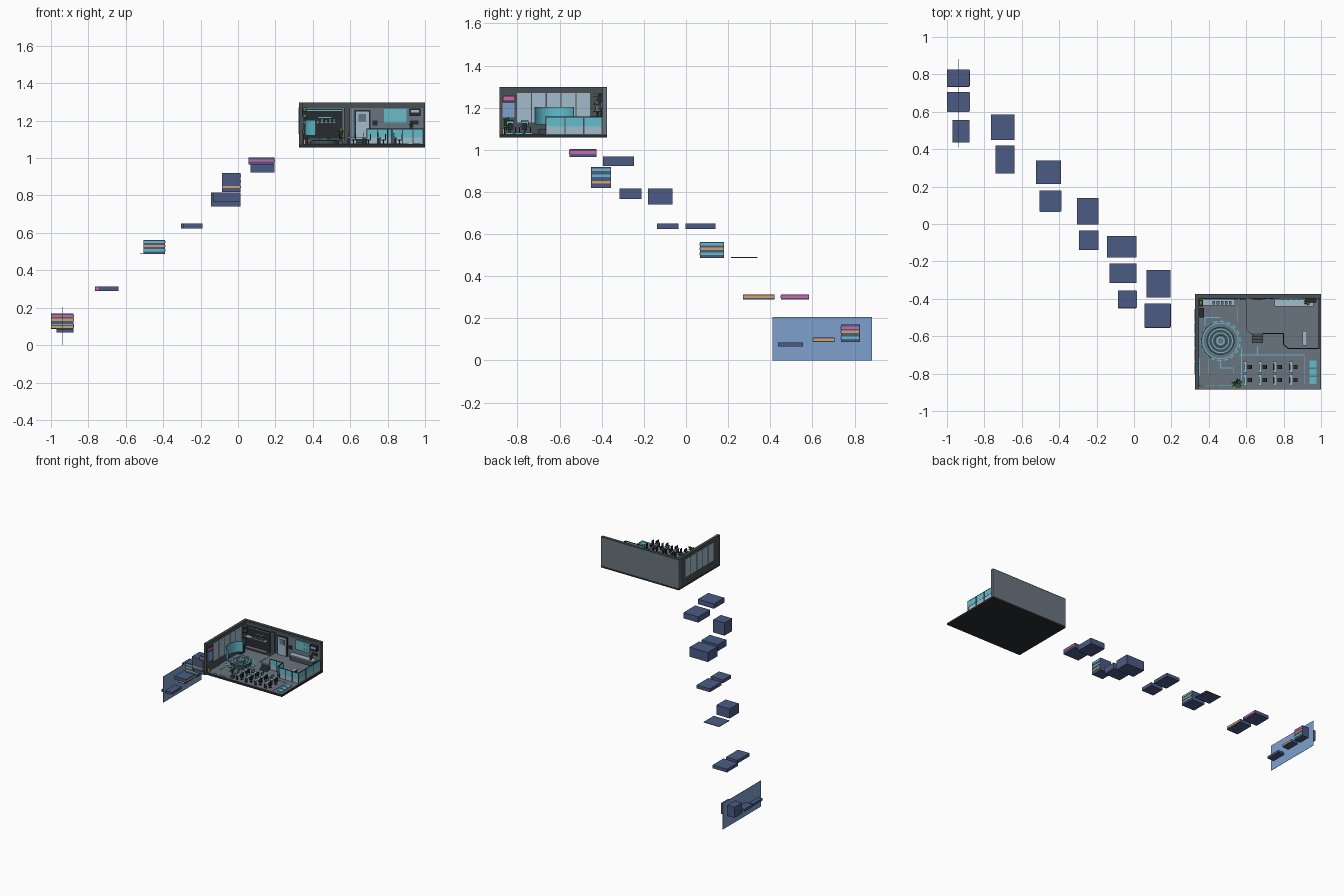
import bpy, bmesh, math, random
from mathutils import Vector

if "Cube" in bpy.data.objects:
    bpy.data.objects.remove(bpy.data.objects["Cube"])

random.seed(3)

def lin(c):
    c /= 255
    return c / 12.92 if c <= 0.04045 else ((c + 0.055) / 1.055) ** 2.4

MATS = {}
for name, rgb in {
    "navy": (76, 91, 132), "mid_grey": (106, 116, 126), "dark_grey": (72, 80, 84),
    "near_black": (40, 44, 47), "cyan": (98, 190, 206), "pale_blue": (162, 188, 203),
    "pink": (214, 100, 170), "orange": (214, 164, 100), "light_blue": (126, 160, 206),
    "green": (70, 130, 70)}.items():
    m = bpy.data.materials.new(name)
    m.diffuse_color = (*[lin(c) for c in rgb], 1)
    m.use_nodes = True
    m.node_tree.nodes["Principled BSDF"].inputs["Base Color"].default_value = m.diffuse_color
    MATS[name] = m

def finish(name, bm, *mats):
    bmesh.ops.recalc_face_normals(bm, faces=bm.faces)
    me = bpy.data.meshes.new(name)
    bm.to_mesh(me)
    bm.free()
    for m in mats:
        me.materials.append(MATS[m])
    ob = bpy.data.objects.new(name, me)
    bpy.context.collection.objects.link(ob)
    return ob

def add_box(bm, x0, x1, y0, y1, z0, z1):
    vs = bmesh.ops.create_cube(bm, size=1)["verts"]
    for v in vs:
        v.co = Vector(((x0, x1)[v.co.x > 0], (y0, y1)[v.co.y > 0], (z0, z1)[v.co.z > 0]))

def boxes(name, mat, *dims):
    bm = bmesh.new()
    for d in dims:
        add_box(bm, *d)
    return finish(name, bm, mat)

def arc_wall(name, mat, cx, cy, r0, r1, z0, z1, a0=0, a1=360, n=32):
    """Ring or ring segment with a square section."""
    bm = bmesh.new()
    full = a1 - a0 >= 360
    rings = []
    for i in range(n if full else n + 1):
        a = math.radians(a0 + (a1 - a0) * i / n)
        rings.append([bm.verts.new((cx + r * math.cos(a), cy + r * math.sin(a), z))
                      for r, z in ((r0, z0), (r1, z0), (r1, z1), (r0, z1))])
    for i in range(n):
        p, q = rings[i], rings[(i + 1) % len(rings)]
        for k in range(4):
            bm.faces.new((p[k], p[(k + 1) % 4], q[(k + 1) % 4], q[k]))
    if not full:
        bm.faces.new(rings[0])
        bm.faces.new(rings[-1])
    return finish(name, bm, mat)

# Floating blocks: bounds, then stripes (colour, height, on front too)
P, O, C = "pink", "orange", "cyan"
BLOCKS = [
    ((-1.0, -.88, .735, .825, .087, .17), [(P, .155, 1), (O, .136, 1), (C, .108, 1)]),
    ((-1.0, -.88, .602, .705, .088, .108), [(O, .098, 1)]),
    ((-.97, -.88, .437, .555, .067, .085), []),
    ((-.765, -.64, .45, .585, .288, .313), [(P, .301, 1)]),
    ((-.74, -.64, .27, .42, .288, .313), [(O, .301, 0)]),
    ((-.525, -.39, .213, .34, .486, .490), []),
    ((-.505, -.39, .067, .18, .487, .562), [(C, .551, 1), (O, .53, 1), (C, .507, 1)]),
    ((-.305, -.19, -.003, .14, .624, .65), []),
    ((-.295, -.19, -.138, -.035, .624, .65), []),
    ((-.145, .013, -.18, -.063, .74, .815), []),
    ((-.13, .013, -.315, -.212, .766, .815), []),
    ((-.085, .013, -.45, -.355, .819, .919), [(C, .905, 0), (C, .876, 0), (O, .846, 1)]),
    ((.067, .195, -.393, -.247, .922, .967), []),
    ((.055, .195, -.553, -.425, .966, 1.004), [(P, .987, 1)]),
]
for i, (b, stripes) in enumerate(BLOCKS):
    boxes(f"floating_block_{i + 1}", "navy", b)
    for j, (col, z, front) in enumerate(stripes):
        dims = [(b[1] - .001, b[1] + .002, b[2] + .003, b[3] - .003, z - .006, z + .006)]
        if front:
            dims.append((b[0] + .003, b[1] - .003, b[2] - .002, b[2] + .001, z - .006, z + .006))
        boxes(f"block_{i + 1}_stripe_{j + 1}", col, *dims)
boxes("portal_sheet", "light_blue", (-.937, -.935, .41, .882, 0, .205))

# Room shell
F = 1.075
boxes("floor_slab", "near_black", (.325, 1.0, -.885, -.375, 1.057, 1.072))
boxes("floor_surface", "mid_grey", (.345, .997, -.882, -.395, 1.071, F))
boxes("back_wall", "mid_grey", (.325, 1.0, -.395, -.375, F - .004, 1.293))
boxes("left_wall", "dark_grey", (.325, .345, -.885, -.395, F - .004, 1.293))
boxes("wall_caps", "dark_grey", (.325, 1.0, -.397, -.375, 1.289, 1.298),
      (.325, .347, -.885, -.397, 1.289, 1.298))
boxes("wall_bands", "dark_grey", (.345, 1.0, -.399, -.395, 1.268, 1.29),
      (.345, 1.0, -.399, -.395, F, 1.09), (.988, 1.0, -.399, -.395, F, 1.29))
boxes("left_windows", "pale_blue", *[(.323, .347, -.802 + i * .0705, -.737 + i * .0705, 1.13, 1.27)
                                   for i in range(5)])

# Left wall sign, poster and plant shelves
boxes("pink_sign", "pink", (.345, .349, -.867, -.815, 1.235, 1.252))
boxes("sign_frame", "near_black", (.344, .348, -.872, -.81, 1.23, 1.257))
boxes("wall_poster", "light_blue", (.345, .349, -.872, -.815, 1.152, 1.222))
boxes("plant_shelves", "near_black", *[(.345, .37, -.44, -.402, z, z + .004) for z in (1.18, 1.215, 1.25)])
boxes("shelf_plants", "green", *[(.35, .365, -.432, -.41, z, z + .016) for z in (1.184, 1.219, 1.254)])

# Back wall alcove, shelf and screens
boxes("alcove_panel", "near_black", (.35, .56, -.402, -.395, 1.1, 1.262))
boxes("alcove_shelf", "pale_blue", (.36, .54, -.435, -.402, 1.185, 1.19))
boxes("alcove_items", "mid_grey", *[(.42 + i * .022, .434 + i * .022, -.43, -.412, 1.19, 1.2 + random.random() * .02)
                                   for i in range(5)])
boxes("alcove_bench", "mid_grey", (.36, .54, -.432, -.402, 1.1, 1.107))
boxes("alcove_lights", "cyan", (.355, .555, -.404, -.401, 1.252, 1.256), (.43, .5, -.404, -.401, 1.215, 1.219))
boxes("corner_pillar", "dark_grey", (.567, .6, -.405, -.395, F, 1.27))
boxes("pillar_light", "cyan", (.609, .613, -.398, -.394, 1.11, 1.265))
boxes("door_frame", "near_black", (.622, .708, -.4, -.395, 1.11, 1.258))
boxes("door", "pale_blue", (.63, .7, -.404, -.399, 1.11, 1.25))
boxes("door_window", "mid_grey", (.645, .685, -.406, -.403, 1.195, 1.235))
boxes("wall_screen", "cyan", (.78, .9, -.403, -.395, 1.19, 1.262))
boxes("screen_markers", "orange", *[(.795 + i * .027, .803 + i * .027, -.405, -.402, 1.208 + j * .03, 1.215 + j * .03)
                                   for i in range(4) for j in range(2)])
boxes("wall_cabinet", "near_black", (.918, .975, -.42, -.395, 1.225, 1.265))
boxes("cabinet_front", "pale_blue", (.925, .968, -.423, -.419, 1.243, 1.258))
boxes("small_panels", "near_black", (.72, .745, -.401, -.395, 1.175, 1.2), (.92, .965, -.401, -.395, 1.18, 1.2))

# Raised platform with pale sides, steps and glass railing
T = 1.11
EDGE = [(.60, -.395), (.60, -.565), (.62, -.585), (.80, -.585), (.80, -.645), (.825, -.665), (.99, -.665), (.99, -.395)]
bm = bmesh.new()
face = bm.faces.new([bm.verts.new((x, y, F)) for x, y in EDGE])
ext = bmesh.ops.extrude_face_region(bm, geom=[face])
for v in ext["geom"]:
    if isinstance(v, bmesh.types.BMVert):
        v.co.z = T
bm.normal_update()
for f in bm.faces:
    f.material_index = int(abs(f.normal.z) < .5)
finish("platform", bm, "mid_grey", "pale_blue")
boxes("platform_steps", "dark_grey", *[(.63, .69, -.635 + i * .017, -.585, F, F + .009 * (i + 1)) for i in range(3)])
RAIL = [(.69, -.585), (.80, -.585), (.80, -.645), (.825, -.665), (.99, -.665), (.99, -.397)]
for name, mat, z0, z1, w in (("rail_glass", "cyan", T, 1.154, .0015), ("rail_top", "near_black", 1.154, 1.158, .0025)):
    bm = bmesh.new()
    for a, b in zip(RAIL, RAIL[1:]):
        a, b = Vector(a), Vector(b)
        d = (b - a).normalized()
        n = Vector((-d.y, d.x)) * w
        fc = bm.faces.new([bm.verts.new((*p, z0)) for p in (a - n, b - n, b + n, a + n)])
        for v in bmesh.ops.extrude_face_region(bm, geom=[fc])["geom"]:
            if isinstance(v, bmesh.types.BMVert):
                v.co.z = z1
    finish(name, bm, mat)
boxes("rail_posts", "dark_grey", *[(x - .003, x + .003, y - .003, y + .003, F, 1.158) for x, y in
      RAIL + [(.745, -.585), (.88, -.665), (.935, -.665), (.99, -.575), (.99, -.485)]])
boxes("platform_counter", "pale_blue", (.75, .96, -.44, -.4, 1.148, 1.154))
boxes("counter_base", "dark_grey", (.755, .955, -.435, -.4, T, 1.148))
boxes("platform_lectern", "pale_blue", (.9, .925, -.65, -.572, 1.135, 1.14))
boxes("lectern_base", "near_black", (.907, .918, -.64, -.582, T, 1.135))

# Round projector table and curved screen
CX, CY = .463, -.625
arc_wall("curved_screen", "cyan", CX, CY, .101, .105, 1.12, 1.203, 117, 243, 20)
for i, (r0, r1, z, m) in enumerate(((0, .075, 1.095, "dark_grey"), (.06, .066, 1.097, "cyan"),
        (.04, .046, 1.098, "cyan"), (.0, .03, 1.108, "mid_grey"), (.015, .022, 1.11, "cyan"))):
    arc_wall(f"table_ring_{i + 1}", m, CX, CY, max(r0, .0005), r1, F, z)
arc_wall("floor_ring", "cyan", CX, CY, .092, .097, F, F + .002)
for i in range(18):
    arc_wall(f"floor_dash_{i + 1}", "cyan", CX, CY, .101, .108, F, F + .002, i * 20, i * 20 + 12, 3)

# Glowing floor circuits as (x0, y0, x1, y1) runs
RUNS = [(.565, -.70, .91, -.70), (.91, -.70, .91, -.86), (.35, -.72, .35, -.865), (.39, -.862, .43, -.862),
        (.45, -.862, .52, -.862), (.555, -.445, .555, -.52), (.38, -.50, .38, -.54), (.38, -.50, .46, -.50),
        (.575, -.66, .575, -.83), (.463, -.735, .463, -.77), (.463, -.77, .53, -.77), (.53, -.77, .53, -.80),
        (.66, -.655, .66, -.70), (.40, -.72, .40, -.80)]
boxes("floor_circuits", "cyan", *[(min(a, c) - .002, max(a, c) + .002, min(b, d) - .002, max(b, d) + .002, F, F + .002)
                                  for a, b, c, d in RUNS])
boxes("floor_tiles", "cyan", *[(.937, .977, y, y + .037, F, F + .006) for y in (-.856, -.811, -.766)])

# Work desks with monitors and chairs
for i, x in enumerate((.595, .675, .755, .84)):
    for j, y in enumerate((-.765, -.835)):
        k = f"{i + 1}_{j + 1}"
        boxes("desk_top_" + k, "pale_blue", (x - .011, x + .009, y - .03, y + .03, 1.108, 1.112))
        boxes("desk_legs_" + k, "near_black", *[(x - .009, x + .007, y + s - .002, y + s + .002, F, 1.108) for s in (-.026, .026)])
        boxes("monitor_" + k, "near_black", (x - .008, x - .005, y - .018, y + .018, 1.117, 1.138),
              (x - .008, x - .004, y - .003, y + .003, 1.112, 1.118))
        boxes("monitor_glow_" + k, "cyan", (x - .005, x - .004, y - .015, y + .015, 1.12, 1.135))
        boxes("chair_" + k, "near_black", (x + .013, x + .033, y - .011, y + .011, 1.093, 1.098),
              (x + .031, x + .035, y - .011, y + .011, 1.098, 1.128), (x + .021, x + .025, y - .002, y + .002, F, 1.093),
              (x + .014, x + .032, y - .008, y + .008, F, F + .004))

# Potted plants with random leaves
def plant(name, x, y, z, r, h):
    boxes(name + "_pot", "dark_grey", (x - r * .4, x + r * .4, y - r * .4, y + r * .4, z, z + h * .25))
    bm = bmesh.new()
    for _ in range(14):
        a, t = random.uniform(0, 6.28), random.uniform(.4, 1)
        tip = Vector((x + math.cos(a) * r, y + math.sin(a) * r, z + h * t))
        side = Vector((-math.sin(a), math.cos(a), 0)) * r * .25
        base, mid = Vector((x, y, z + h * .25)), Vector((x, y, z + h * t)) * .6 + tip * .4
        bm.faces.new([bm.verts.new(p) for p in (base, mid + side, tip, mid - side)])
    finish(name + "_leaves", bm, "green")

plant("front_plant", .55, -.852, F, .03, .085)
plant("counter_plant", .925, -.42, 1.154, .018, .035)
boxes("corner_bin", "orange", (.35, .362, -.872, -.86, F, 1.1))
boxes("side_cabinet", "near_black", (.347, .375, -.5, -.45, F, 1.13))
